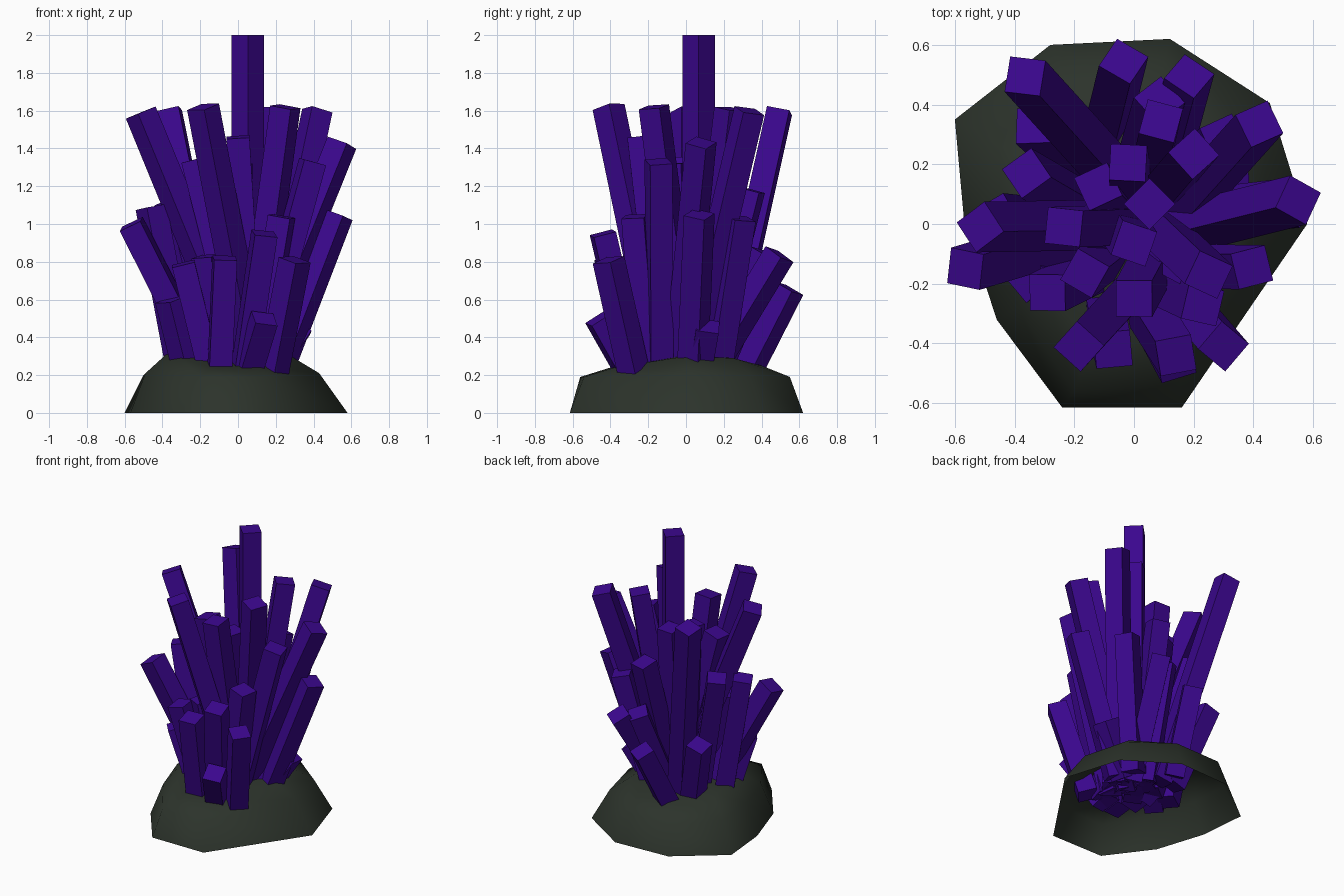
import bpy, bmesh, math
from mathutils import Vector, Matrix


def material(name, rgb):
    m = bpy.data.materials.new(name)
    m.diffuse_color = (*rgb, 1)
    return m


purple = material("deep purple", (0.043, 0.002, 0.27))
stone = material("dark green stone", (0.025, 0.033, 0.024))


def finish(bm, name, mat):
    me = bpy.data.meshes.new(name)
    bmesh.ops.recalc_face_normals(bm, faces=bm.faces)
    bm.to_mesh(me)
    bm.free()
    me.materials.append(mat)
    ob = bpy.data.objects.new(name, me)
    bpy.context.collection.objects.link(ob)
    return ob


# Rock base: open-bottomed dome made of three rings and a crown
rings = [
    [(-.28, .60, 0), (.12, .62, 0), (.455, .405, 0), (.58, 0, 0), (.16, -.615, 0),
     (-.24, -.615, 0), (-.46, -.32, 0), (-.57, .02, 0), (-.60, .35, 0)],
    [(-.25, .54, .19), (.10, .55, .19), (.36, .34, .20), (.43, .02, .21), (.15, -.54, .19),
     (-.20, -.56, .19), (-.39, -.28, .21), (-.49, .02, .21), (-.50, .30, .20)],
    [(-.20, .38, .26), (.08, .40, .25), (.25, .25, .29), (.28, 0, .30), (.12, -.38, .24),
     (-.15, -.40, .24), (-.30, -.20, .29), (-.38, 0, .31), (-.36, .20, .31)],
]
bm = bmesh.new()
loops = [[bm.verts.new(p) for p in ring] for ring in rings]
n = len(loops[0])
for low, high in zip(loops, loops[1:]):
    for i in range(n):
        j = (i + 1) % n
        bm.faces.new((low[i], low[j], high[j], high[i]))
crown = bm.verts.new((-.04, 0, .31))
for i in range(n):
    bm.faces.new((loops[-1][i], loops[-1][(i + 1) % n], crown))
rock = finish(bm, "rock_base", stone)
bpy.context.view_layer.objects.active = rock
rock.select_set(True)
bpy.ops.object.shade_smooth_by_angle(angle=math.radians(75))
rock.select_set(False)


# Crystal: square prism from a root inside the rock to a tip, twisted about its axis
def crystal(name, x, y, z, twist, root_x, root_y, width=.122):
    tip = Vector((x, y, z))
    root = Vector((root_x, root_y, .14))
    axis = (tip - root).normalized()
    # twist first, then lean the prism the short way from vertical
    turn = Vector((0, 0, 1)).rotation_difference(axis).to_matrix().to_4x4()
    place = Matrix.Translation((tip + root) / 2) @ turn @ Matrix.Rotation(math.radians(twist), 4, 'Z')
    bm = bmesh.new()
    bmesh.ops.create_cube(bm, size=1)
    bm.transform(place @ Matrix.Diagonal((width, width, (tip - root).length, 1)))
    finish(bm, name, purple)


# Each crystal: tip x, y, z, twist, root x, y
tall = [
    (-.365, .495, 1.60, -8, -.07, .17), (.20, .235, 1.61, -48, .05, .06),
    (.42, .335, 1.60, 25, .11, -.01), (.55, .08, 1.43, -27, .03, -.05),
    (-.02, .205, 1.40, -3, 0, .08), (-.12, .125, 1.22, 25, -.05, .05),
    (-.515, -.01, 1.59, 35, .08, 0), (-.235, -.01, 1.34, -6, .07, 0),
    (0, -.065, 1.32, -19, -.03, -.02), (.25, -.17, 1.62, -25, .05, .02),
    (.395, -.145, 1.33, 14, .07, -.14), (0, -.25, 1.46, 0, .08, -.10),
    (-.185, -.41, 1.62, -42, .10, -.10), (-.565, -.15, 1.0, -9, -.13, -.02),
]
middle = [
    (.09, .345, 1.18, -15, .03, .08), (-.36, .17, 1.12, 35, -.12, .03),
    (.15, -.13, .90, -28, .04, -.04), (.53, .07, 1.05, -27, .18, .03),
    (.30, .29, 1.03, 25, .13, .15), (.185, .495, .84, -37, .07, .07),
    (.085, .415, .85, 40, 0, .12),
]
short = [
    (-.035, .545, .66, -32, -.10, .28), (-.335, .33, .70, 0, -.17, .18),
    (-.46, .02, 1.09, 30, -.28, 0), (-.29, -.23, .79, 0, -.13, -.15),
    (-.355, -.18, .60, 40, -.24, -.10), (-.165, -.165, .83, -30, -.07, -.09),
    (-.07, -.42, .82, 5, -.10, -.28), (.14, -.44, .95, 10, .02, -.25),
    (.14, -.465, .50, 15, .03, -.26), (.30, -.41, .81, -40, .17, -.26),
    (.23, -.27, 1.04, -13, .08, -.20), (.335, .115, .46, 0, .13, .06),
]
crystal("main_crystal", .052, .067, 2.0, -45, .052, .067)
for group, rows in (("tall", tall), ("middle", middle), ("short", short)):
    for i, row in enumerate(rows, 1):
        crystal(f"{group}_crystal_{i}", *row)
